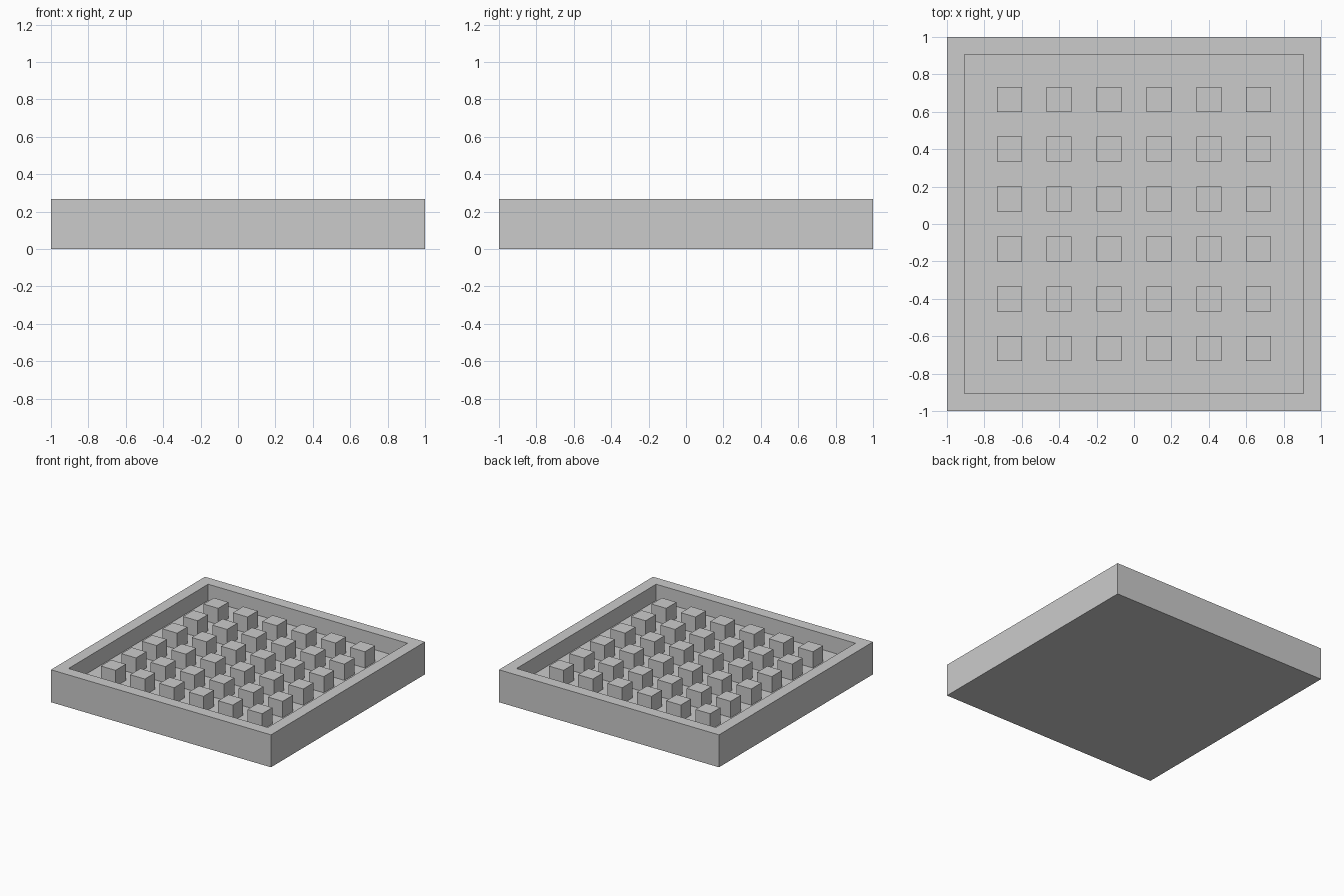
import bpy, bmesh

if "Cube" in bpy.data.objects:
    bpy.data.objects.remove(bpy.data.objects["Cube"])

U = 2 / 15          # module: wall thickness, block size, floor thickness
FLOOR = U
TOP = 2 * U


def make_object(name, bm):
    bmesh.ops.recalc_face_normals(bm, faces=bm.faces)
    mesh = bpy.data.meshes.new(name)
    bm.to_mesh(mesh)
    bm.free()
    obj = bpy.data.objects.new(name, mesh)
    bpy.context.collection.objects.link(obj)
    return obj


# Tray: a slab whose top is inset into a rim and sunk to the floor
bm = bmesh.new()
bmesh.ops.create_cube(bm, size=1)
for v in bm.verts:
    v.co = (v.co.x * 2, v.co.y * 2, (v.co.z + 0.5) * TOP)
top = max(bm.faces, key=lambda f: f.calc_center_median().z)
bmesh.ops.inset_region(bm, faces=[top], thickness=U)
pocket = bmesh.ops.extrude_discrete_faces(bm, faces=[top])["faces"][0]
bmesh.ops.translate(bm, verts=pocket.verts, vec=(0, 0, FLOOR - TOP))
make_object("tray", bm)

# Block: one cube standing on the floor, repeated in a 6 x 6 grid
bm = bmesh.new()
bmesh.ops.create_cube(bm, size=U)
bmesh.ops.translate(bm, verts=bm.verts, vec=(-5 * U, -5 * U, (FLOOR + TOP) / 2))
blocks = make_object("block_grid", bm)
for axis in range(2):
    arr = blocks.modifiers.new("repeat", 'ARRAY')
    arr.count = 6
    arr.use_relative_offset = False
    arr.use_constant_offset = True
    arr.constant_offset_displace = [2 * U if i == axis else 0 for i in range(3)]
